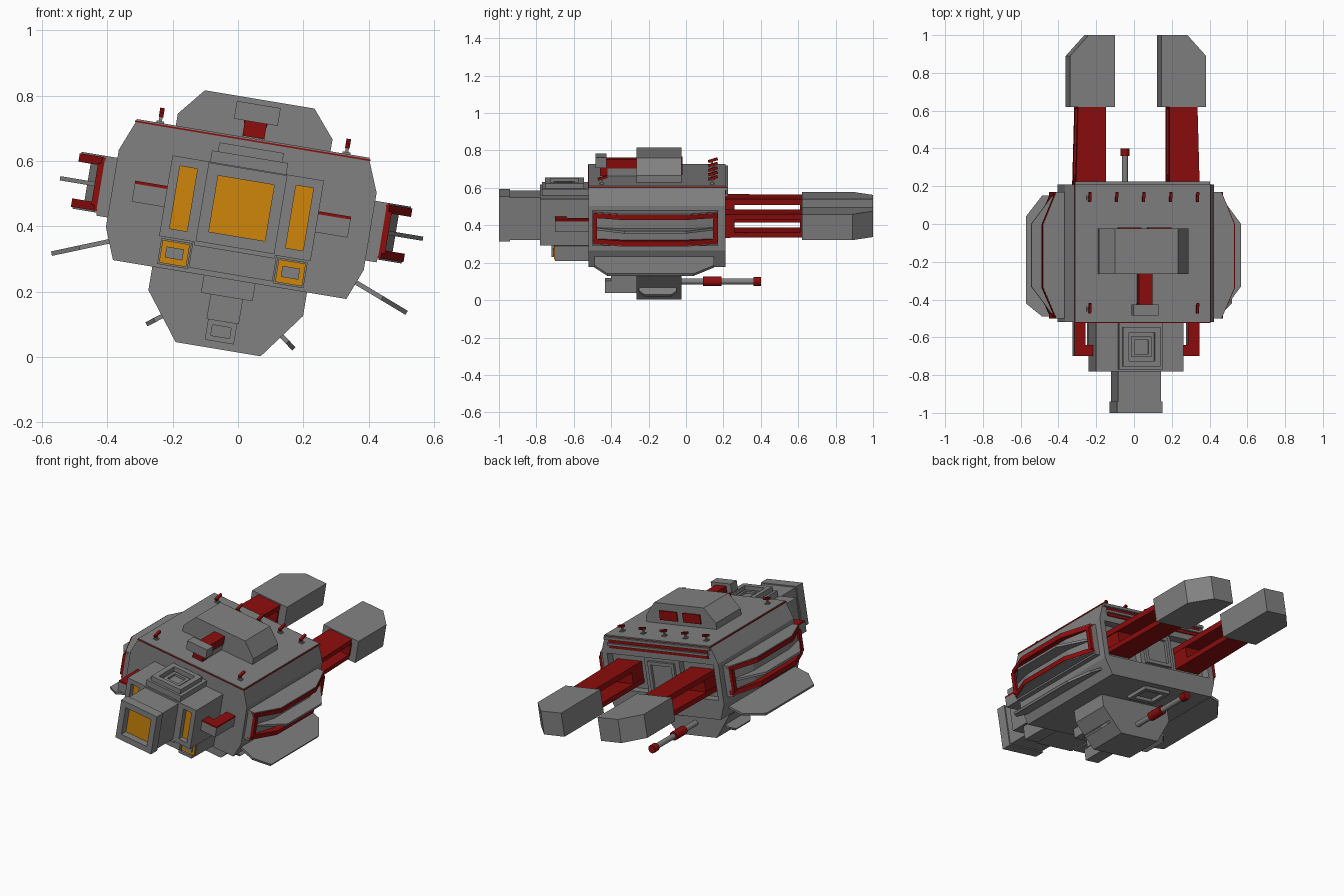
import bpy, bmesh, math
from mathutils import Matrix, Vector

if "Cube" in bpy.data.objects:
    bpy.data.objects.remove(bpy.data.objects["Cube"])

# Whole ship is built level around its own axis, then rolled about y
M = Matrix.Translation((0.01, 0, 0.45)) @ Matrix.Rotation(math.radians(9.46), 4, 'Y')


def material(name, rgb):
    m = bpy.data.materials.new(name)
    m.diffuse_color = (*rgb, 1)
    m.use_nodes = True
    m.node_tree.nodes["Principled BSDF"].inputs["Base Color"].default_value = m.diffuse_color
    return m


GREY = material("hull grey", (0.22, 0.22, 0.22))
RED = material("dark red", (0.27, 0.004, 0.004))
ORANGE = material("amber glass", (0.62, 0.24, 0.003))


def prism(name, pts, a, b, mat=GREY, axis='y'):
    """Extrude a polygon: axis y takes (x, z) points, axis z takes (x, y) points."""
    bm = bmesh.new()
    put = (lambda p, t: (p[0], t, p[1])) if axis == 'y' else (lambda p, t: (p[0], p[1], t))
    lo = [bm.verts.new(put(p, a)) for p in pts]
    hi = [bm.verts.new(put(p, b)) for p in pts]
    bm.faces.new(lo)
    bm.faces.new(hi)
    n = len(pts)
    for i in range(n):
        bm.faces.new((lo[i], lo[(i + 1) % n], hi[(i + 1) % n], hi[i]))
    bmesh.ops.recalc_face_normals(bm, faces=bm.faces)
    me = bpy.data.meshes.new(name)
    bm.to_mesh(me)
    bm.free()
    me.materials.append(mat)
    ob = bpy.data.objects.new(name, me)
    bpy.context.collection.objects.link(ob)
    ob.matrix_world = M
    return ob


def box(name, x, y, z, mat=GREY):
    return prism(name, [(x[0], z[0]), (x[1], z[0]), (x[1], z[1]), (x[0], z[1])], y[0], y[1], mat)


def frame(name, x, y, z, t, mat=GREY):
    """Rectangular rim in the x-z plane."""
    box(name + "_bottom", x, y, (z[0], z[0] + t), mat)
    box(name + "_top", x, y, (z[1] - t, z[1]), mat)
    box(name + "_left", (x[0], x[0] + t), y, (z[0] + t, z[1] - t), mat)
    box(name + "_right", (x[1] - t, x[1]), y, (z[0] + t, z[1] - t), mat)


def flat_frame(name, x, y, z, t, mat=GREY):
    """Rectangular rim in the x-y plane."""
    box(name + "_front", x, (y[0], y[0] + t), z, mat)
    box(name + "_back", x, (y[1] - t, y[1]), z, mat)
    box(name + "_left", (x[0], x[0] + t), (y[0] + t, y[1] - t), z, mat)
    box(name + "_right", (x[1] - t, x[1]), (y[0] + t, y[1] - t), z, mat)


def tube(name, y0, y1, z, r, mat):
    pts = [(r * math.cos(k * math.pi / 6), z + r * math.sin(k * math.pi / 6)) for k in range(12)]
    return prism(name, pts, y0, y1, mat)


def both(a, b):
    """Mirrored x ranges."""
    return [("right", (a, b)), ("left", (-b, -a))]


def sym(half):
    return half + [(-x, z) for x, z in reversed(half)]


# Main hull with recessed stern
prism("hull", sym([(.362, -.216), (.40, -.12), (.40, .12), (.362, .214)]), -.52, .16)
prism("stern_upper", sym([(.40, .11), (.40, .12), (.362, .214)]), .16, .21)
prism("stern_lower", sym([(.362, -.216), (.40, -.12), (.40, -.10)]), .16, .21)
box("stern_pillar", (-.12, .12), (.16, .20), (-.10, .11))
frame("stern_hatch", (-.09, .09), (.20, .215), (-.09, .09), .02)
for side, x in both(.365, .40):
    box("stern_post_" + side, x, (.16, .21), (-.10, .11))
box("stern_red_strip", (-.34, .34), (.21, .215), (.145, .195), RED)
box("stern_bar", (-.345, .345), (.21, .225), (.163, .177))
box("stern_lip", (-.362, .362), (.205, .225), (.198, .214))
box("roof_red_trim", (-.365, .365), (-.523, .212), (.212, .217), RED)
box("roof_plate", (-.361, .361), (-.52, .212), (.217, .222))
flat_frame("belly_hatch", (-.09, .09), (.02, .17), (-.235, -.216), .025)

# Rear arms with slots and chamfered pods
for side, s in (("right", 1), ("left", -1)):
    plan = [(s * .17, .16), (s * .333, .16), (s * .32, .63), (s * .17, .63)]
    prism("arm_upper_rail_" + side, plan, .032, .063, RED, 'z')
    prism("arm_lower_rail_" + side, plan, -.063, -.035, RED, 'z')
    for y in ((.16, .26), (.61, .63)):
        x = sorted((s * .172, s * .325))
        box("arm_block_" + side, x, y, (-.04, .04), RED)
    prism("pod_" + side, [(s * .125, .62), (s * .365, .62), (s * .365, .89),
                          (s * .265, 1.0), (s * .125, 1.0)], -.07, .07, GREY, 'z')

    # Bulged side frames with a blade in the middle
    box("side_slab_" + side, sorted((s * .39, s * .435)), (-.50, .17), (-.09, .095))

    def bulge(name, base, end, mid, z, mat, y=(-.50, -.34, .0, .17)):
        prism(name + "_" + side, [(s * base, y[0]), (s * end, y[0]), (s * mid, y[1]),
                                  (s * mid, y[2]), (s * end, y[3]), (s * base, y[3])],
              z[0], z[1], mat, 'z')
    bulge("side_wall", .42, .437, .478, (-.07, .08), GREY)
    for rail, z in (("upper", (.064, .090)), ("lower", (-.076, -.050))):
        bulge("side_rail_" + rail, .42, .445, .516, z, RED)
    bulge("side_cap_upper", .42, .442, .511, (.090, .095), GREY)
    bulge("side_cap_lower", .42, .442, .511, (-.081, -.076), GREY)
    for y in ((-.50, -.475), (.145, .17)):
        box("side_frame_post_" + side, sorted((s * .435, s * .456)), y, (-.06, .07), RED)
    bulge("side_blade", .43, .45, .563, (-.002, .011), GREY, (-.48, -.33, .0, .15))

    # Sloped lower fins and keel fins: flat plates hinged at their root
    for name, root, drop, w, ys in (
            ("lower_fin", (.37, -.155), 21.5, .195, (-.49, -.42, .04, .15)),
            ("keel_fin", (.18, -.355), 37, .062, (-.25, -.22, -.08, -.05))):
        k = w * .55
        ob = prism(name + "_" + side, [(0, ys[0]), (s * k, ys[0]), (s * w, ys[1]),
                                       (s * w, ys[2]), (s * k, ys[3]), (0, ys[3])],
                   -.008, .006, GREY, 'z')
        ob.matrix_world = M @ Matrix.Translation((s * root[0], 0, root[1])) \
            @ Matrix.Rotation(math.radians(s * drop), 4, 'Y')

    # Bent side pipes beside the nose, red on top
    for part, x, y in (("long", (.275, .335), (-.70, -.52)), ("short", (.23, .275), (-.70, -.64))):
        xs = sorted((s * x[0], s * x[1]))
        box("pipe_" + part + "_" + side, xs, y, (-.03, .026))
        box("pipe_top_" + part + "_" + side, xs, y, (.026, .035), RED)

    # Side windows and small lower lamps
    xs = sorted((s * .125, s * .235))
    frame("side_window_frame_" + side, xs, (-.78, -.74), (-.12, .13), .028)
    box("side_window_" + side, sorted((s * .15, s * .21)), (-.748, -.74), (-.095, .105), ORANGE)
    xs = sorted((s * .133, s * .227))
    box("lamp_housing_" + side, xs, (-.70, -.52), (-.205, -.125))
    box("lamp_glass_" + side, sorted((s * .138, s * .222)), (-.706, -.70), (-.20, -.13), ORANGE)
    box("lamp_core_" + side, sorted((s * .153, s * .207)), (-.712, -.706), (-.182, -.148))

# Forward block and cockpit nose
box("forward_block", (-.235, .235), (-.74, -.52), (-.12, .13))
box("forward_core", (-.125, .125), (-.78, -.74), (-.13, .13))
box("forward_belly", (-.13, .13), (-.72, -.52), (-.20, -.12))
box("nose", (-.115, .115), (-.95, -.78), (-.11, .12))
frame("nose_frame", (-.122, .122), (-1.0, -.94), (-.117, .127), .035)
box("nose_window", (-.09, .09), (-.956, -.95), (-.085, .095), ORANGE)

# Roof hatch on the forward block
box("hatch_base", (-.118, .118), (-.77, -.52), (.13, .165))
flat_frame("hatch_rim", (-.10, .10), (-.755, -.545), (.165, .193), .03)
flat_frame("hatch_inner_rim", (-.055, .055), (-.705, -.595), (.165, .178), .018)

# Upper turret with forward gun and red rear windows
prism("upper_turret", sym([(.24, .21), (.24, .259), (.17, .343)]), -.265, -.025)
for side, x in both(.02, .14):
    box("turret_window_" + side, x, (-.025, -.018), (.245, .30), RED)
box("turret_gun", (-.036, .036), (-.44, -.265), (.262, .312), RED)
box("turret_gun_sleeve", (-.03, .03), (-.42, -.265), (.222, .262))
box("turret_gun_front", (-.034, .034), (-.46, -.42), (.225, .275), RED)
box("turret_gun_head", (-.068, .068), (-.485, -.425), (.272, .327))

# Lower turret, its long rear gun and its forward sight
prism("lower_turret", sym([(.132, -.432), (.24, -.289), (.24, -.21)]), -.265, -.025)
tube("rear_gun_barrel", -.03, .37, -.355, .016, GREY)
tube("rear_gun_sleeve", .09, .19, -.355, .026, RED)
tube("rear_gun_tip", .36, .40, -.355, .024, RED)
box("chin_plate", (-.08, .08), (-.46, -.30), (-.27, -.21))
box("chin_mount", (-.05, .05), (-.40, -.265), (-.345, -.27))
box("chin_sight", (-.045, .045), (-.42, -.265), (-.41, -.345))
frame("chin_sight_rim", (-.045, .045), (-.432, -.42), (-.41, -.345), .016)

# Small roof guns
spots = [(x, .14) for x in (-.289, -.145, 0, .145, .289)] + [(-.289, -.45), (.289, -.45)]
for i, (x, y) in enumerate(spots):
    box("roof_gun_base_%d" % i, (x - .012, x + .012), (y - .012, y + .012), (.22, .228))
    box("roof_gun_post_%d" % i, (x - .005, x + .005), (y - .005, y + .005), (.228, .25))
    ob = box("roof_gun_%d" % i, (-.007, .007), (-.022, .03), (-.007, .007), RED)
    ob.matrix_world = M @ Matrix.Translation((x, y, .253)) @ Matrix.Rotation(.3, 4, 'X')
